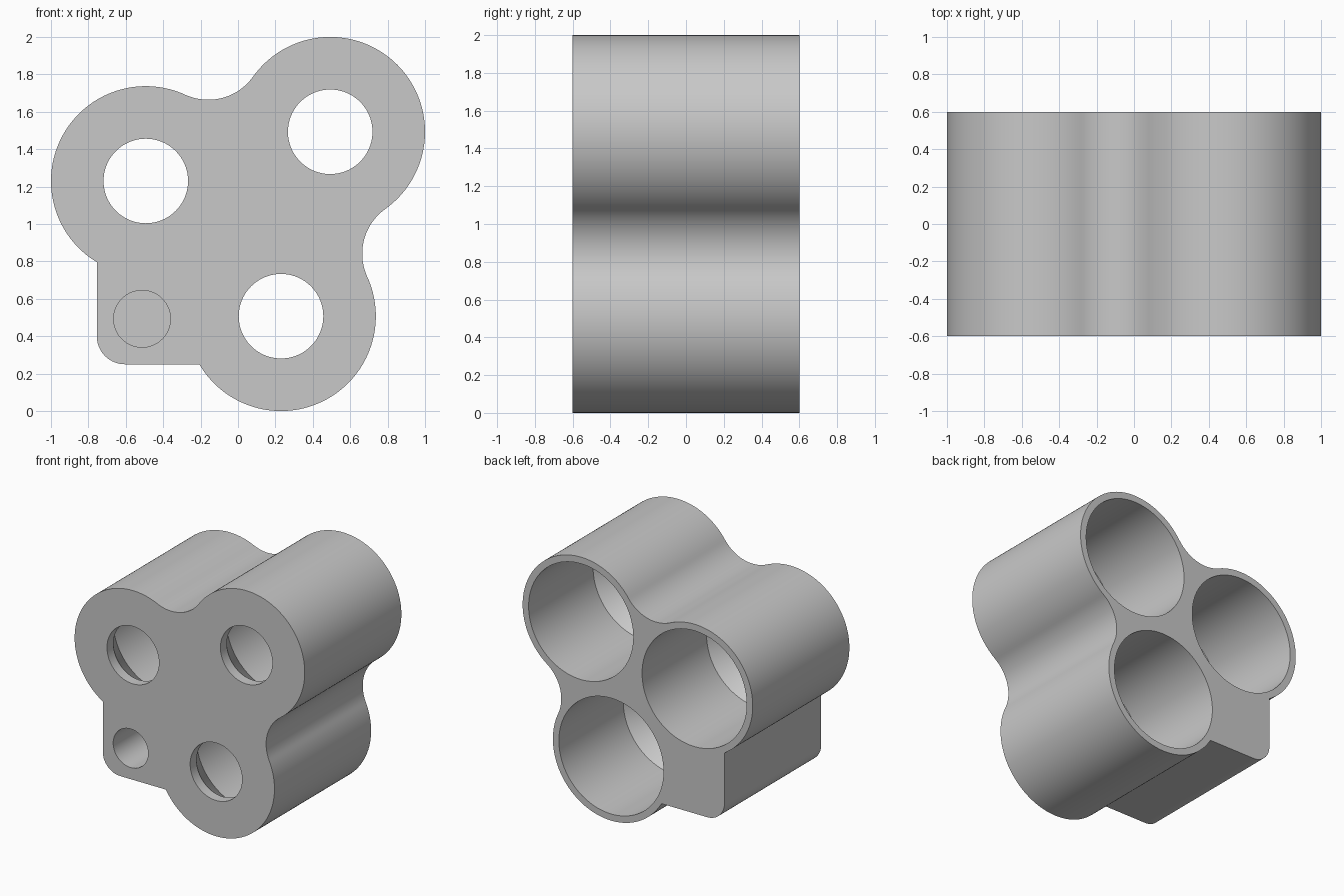
import bpy, bmesh
from math import sin, cos, pi, sqrt, atan2, radians
from mathutils import Vector

default = bpy.data.objects.get("Cube")
if default:
    bpy.data.objects.remove(default, do_unlink=True)

grey = bpy.data.materials.new("plain grey")
grey.use_nodes = True
colour = (0.58, 0.58, 0.58, 1)
grey.diffuse_color = colour
grey.node_tree.nodes["Principled BSDF"].inputs["Base Color"].default_value = colour

HALF = 0.6       # half the depth of the block
R = 0.507        # outer radius of each lobe
BORE = 0.455     # radius of the wide bore
HOLE = 0.226     # radius of the front hole
FILLET = 0.295   # radius of the hollow between lobes
left_lobe = Vector((-0.493, 1.23))
top_lobe = Vector((0.493, 1.493))
low_lobe = Vector((0.23, 0.507))


def arc(centre, radius, start, end, steps):
    return [centre + radius * Vector((cos(a), sin(a)))
            for a in (start + (end - start) * i / steps for i in range(steps + 1))]


def angle(a, b):
    return atan2(b.y - a.y, b.x - a.x)


def hollow_centre(a, b):
    """Centre of the circle that touches both lobes, left of the line a to b."""
    d = (b - a) / 2
    h = sqrt((R + FILLET) ** 2 - d.length_squared)
    return (a + b) / 2 + h * Vector((-d.y, d.x)).normalized()


def hollow(a, b):
    c = hollow_centre(a, b)
    start, end = angle(c, a), angle(c, b)
    if end < start:
        end += 2 * pi
    return arc(c, FILLET, start, end, 24)


def lobe(c, start, end):
    """Outer arc running clockwise."""
    while end > start:
        end -= 2 * pi
    return arc(c, R, start, end, 72)


def make(name, bm):
    bmesh.ops.recalc_face_normals(bm, faces=bm.faces)
    mesh = bpy.data.meshes.new(name)
    bm.to_mesh(mesh)
    bm.free()
    obj = bpy.data.objects.new(name, mesh)
    bpy.context.collection.objects.link(obj)
    mesh.materials.append(grey)
    return obj


def lathe(name, centre, profile, segments=96):
    """Closed solid turned about a front-to-back axis; profile holds (radius, y)."""
    bm = bmesh.new()
    rings = [[bm.verts.new((p.x, y, p.y)) for p in arc(centre, r, 0, 2 * pi, segments)[:-1]]
             for r, y in profile]
    for a, b in zip(rings, rings[1:]):
        for i in range(segments):
            j = (i + 1) % segments
            bm.faces.new((a[i], a[j], b[j], b[i]))
    bm.faces.new(rings[0])
    bm.faces.new(rings[-1])
    return make(name, bm)


# Outline, clockwise from where the square corner meets the left lobe
side, base, corner = -0.755, 0.25, 0.15
meet_left = Vector((side, left_lobe.y - sqrt(R * R - (side - left_lobe.x) ** 2)))
meet_low = Vector((low_lobe.x - sqrt(R * R - (base - low_lobe.y) ** 2), base))
upper = hollow_centre(left_lobe, top_lobe)
right = hollow_centre(top_lobe, low_lobe)
outline = lobe(left_lobe, angle(left_lobe, meet_left), angle(left_lobe, upper))
outline += hollow(left_lobe, top_lobe)[1:]
outline += lobe(top_lobe, angle(top_lobe, upper), angle(top_lobe, right))[1:]
outline += hollow(top_lobe, low_lobe)[1:]
outline += lobe(low_lobe, angle(low_lobe, right), angle(low_lobe, meet_low))[1:]
outline += arc(Vector((side + corner, base + corner)), corner, -pi / 2, -pi, 16)

# Solid block
bm = bmesh.new()
front = bm.faces.new([bm.verts.new((p.x, -HALF, p.y)) for p in outline])
moved = bmesh.ops.extrude_face_region(bm, geom=[front], use_keep_orig=True)
bmesh.ops.translate(bm, vec=(0, 2 * HALF, 0),
                    verts=[v for v in moved["geom"] if isinstance(v, bmesh.types.BMVert)])
block = make("three_bore_block", bm)

# Stepped bores with a tapered shoulder, and a blind hole in the corner
stepped = [(HOLE, -HALF - 0.1), (HOLE, -HALF + 0.08), (BORE, -HALF + 0.4), (BORE, HALF + 0.1)]
cutters = [lathe("bore_cutter", c, stepped) for c in (left_lobe, top_lobe, low_lobe)]
cutters.append(lathe("corner_hole_cutter", Vector((-0.513, 0.493)),
                     [(0.152, -HALF - 0.1), (0.152, 0.2)], 64))

bpy.context.view_layer.objects.active = block
for cutter in cutters:
    cut = block.modifiers.new("cut", "BOOLEAN")
    cut.operation = "DIFFERENCE"
    cut.solver = "EXACT"
    cut.object = cutter
    bpy.ops.object.modifier_apply(modifier=cut.name)
    bpy.data.objects.remove(cutter, do_unlink=True)

for obj in bpy.context.selected_objects:
    obj.select_set(False)
block.select_set(True)
bpy.ops.object.shade_smooth_by_angle(angle=radians(25))
